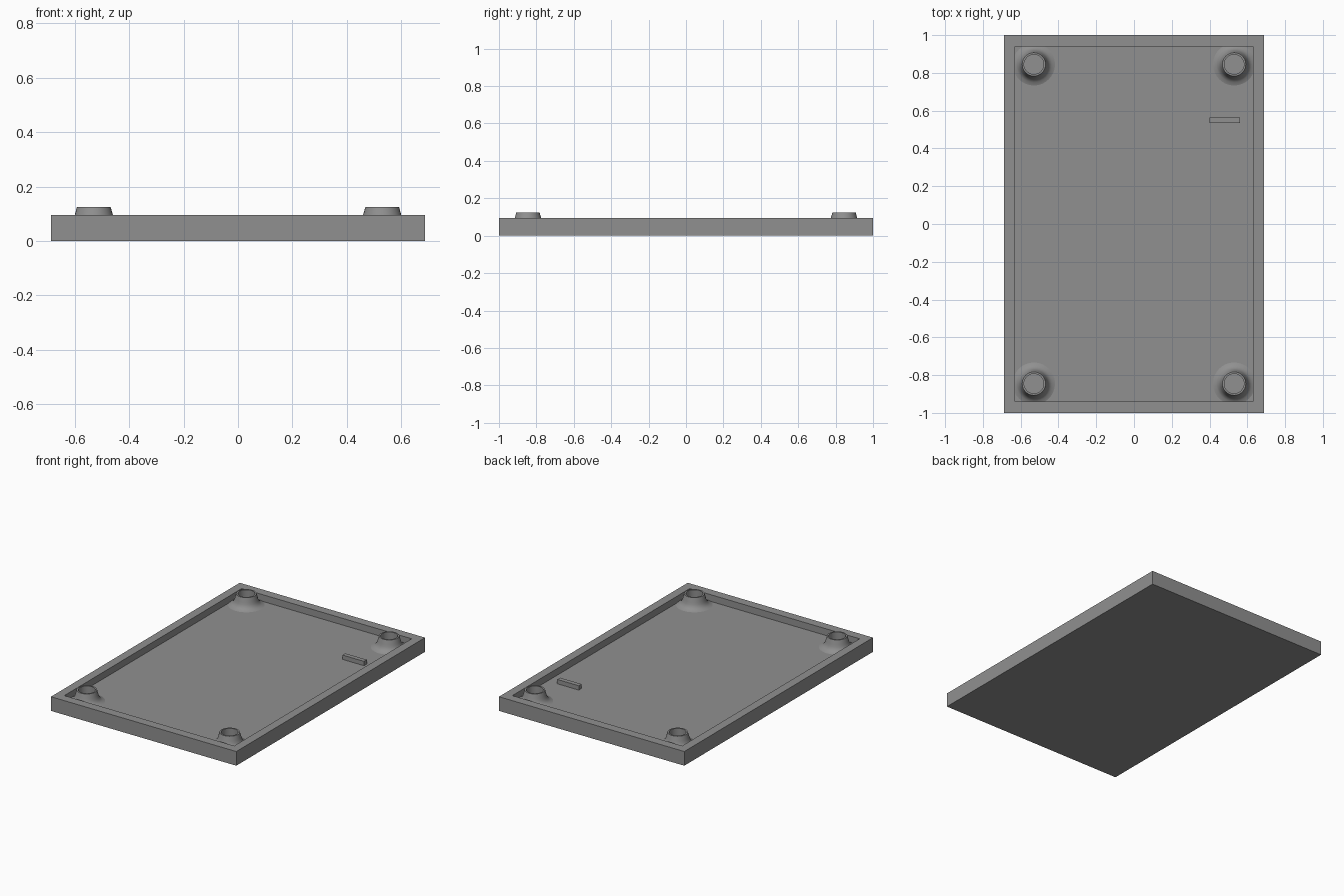
import bpy, bmesh, math

if "Cube" in bpy.data.objects:
    bpy.data.objects.remove(bpy.data.objects["Cube"])

grey = bpy.data.materials.new("mid grey")
grey.diffuse_color = (0.28, 0.28, 0.28, 1)
grey.use_nodes = True
grey.node_tree.nodes["Principled BSDF"].inputs["Base Color"].default_value = grey.diffuse_color

W, L, H = 0.6875, 1.0, 0.095      # tray half width, half length, height
IW, IL, FLOOR = 0.63, 0.94, 0.05  # recess half width, half length, floor height


def finish(name, bm, smooth=False):
    bmesh.ops.recalc_face_normals(bm, faces=bm.faces)
    me = bpy.data.meshes.new(name)
    bm.to_mesh(me)
    bm.free()
    me.materials.append(grey)
    ob = bpy.data.objects.new(name, me)
    bpy.context.collection.objects.link(ob)
    if smooth:
        bpy.ops.object.select_all(action='DESELECT')
        ob.select_set(True)
        bpy.context.view_layer.objects.active = ob
        bpy.ops.object.shade_smooth_by_angle(angle=math.radians(40))
    return ob


def loop(bm, hx, hy, z):
    return [bm.verts.new((sx * hx, sy * hy, z))
            for sx, sy in ((-1, -1), (1, -1), (1, 1), (-1, 1))]


def bridge(bm, a, b):
    n = len(a)
    for i in range(n):
        j = (i + 1) % n
        bm.faces.new((a[i], a[j], b[j], b[i]))


# Shallow tray with a raised rim
bm = bmesh.new()
loops = [loop(bm, W, L, 0), loop(bm, W, L, H), loop(bm, IW, IL, H), loop(bm, IW, IL, FLOOR)]
for a, b in zip(loops, loops[1:]):
    bridge(bm, a, b)
bm.faces.new(loops[0])
bm.faces.new(loops[-1])
finish("tray", bm)

# Hollow corner posts with a flared foot
PROFILE = [(0.112, FLOOR), (0.094, 0.056), (0.081, 0.068), (0.074, 0.082),
           (0.070, 0.096), (0.062, 0.125), (0.052, 0.125), (0.052, FLOOR + 0.001)]
SIDES = 32
for sx, xn in ((-1, "left"), (1, "right")):
    for sy, yn in ((-1, "front"), (1, "back")):
        bm = bmesh.new()
        rings = []
        for r, z in PROFILE:
            rings.append([bm.verts.new((sx * 0.53 + r * math.cos(2 * math.pi * i / SIDES),
                                        sy * 0.845 + r * math.sin(2 * math.pi * i / SIDES), z))
                          for i in range(SIDES)])
        for a, b in zip(rings, rings[1:]):
            bridge(bm, a, b)
        bm.faces.new(rings[-1])
        finish(f"post_{yn}_{xn}", bm, smooth=True)

# Small rib standing on the floor
bm = bmesh.new()
bmesh.ops.create_cube(bm, size=1)
for v in bm.verts:
    v.co = (0.48 + v.co.x * 0.16, 0.55 + v.co.y * 0.03, 0.064 + v.co.z * 0.03)
finish("rib", bm)
